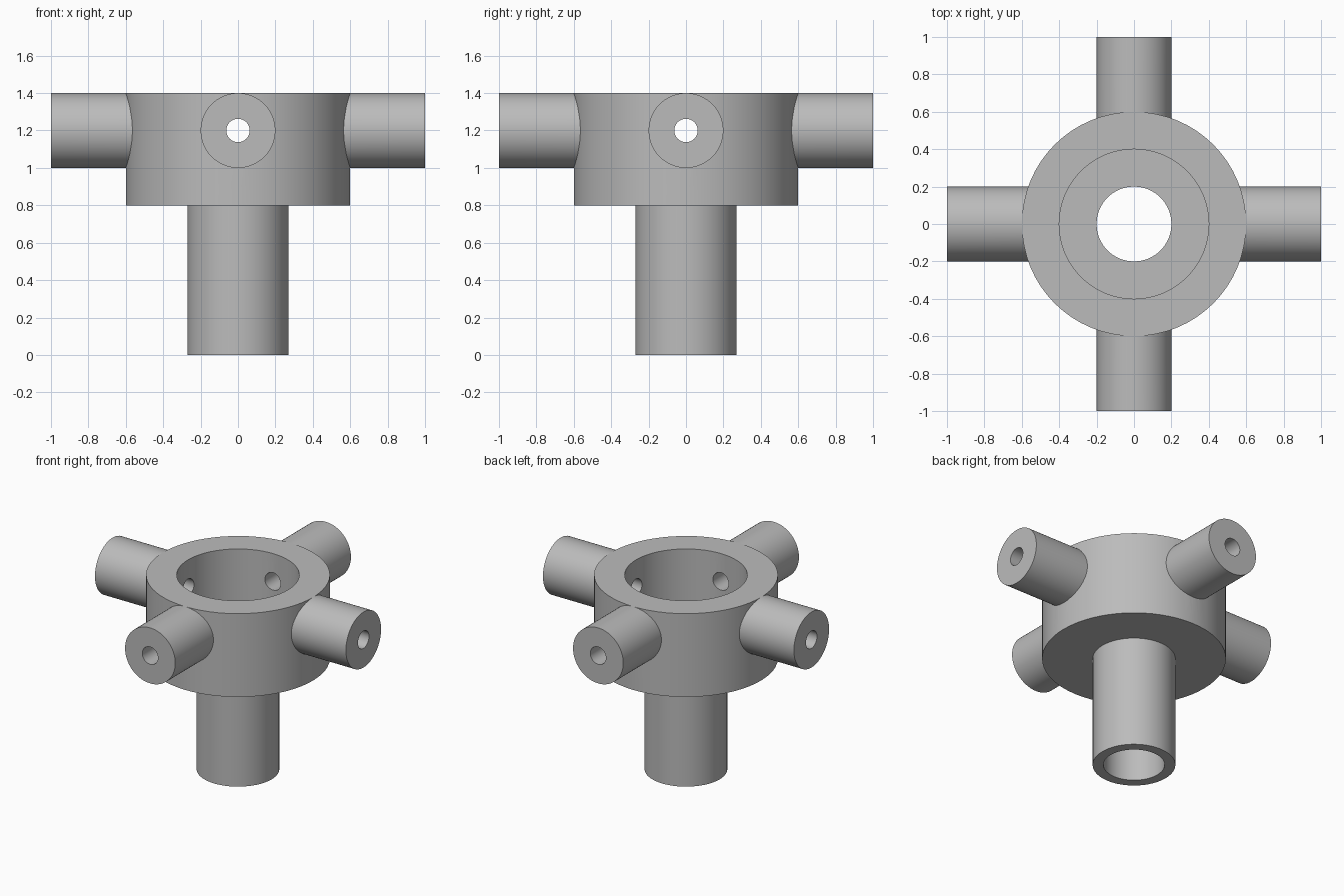
import bpy, bmesh, math
from mathutils import Matrix, Vector

if "Cube" in bpy.data.objects:
    bpy.data.objects.remove(bpy.data.objects["Cube"])

HUB_R, ARM_R, PORT_R, ARM_Z = 0.6, 0.2, 0.0625, 1.2
SEGMENTS = 64

grey = bpy.data.materials.new("plain_grey")
grey.use_nodes = True
colour = (0.5, 0.5, 0.5, 1)
grey.diffuse_color = colour
grey.node_tree.nodes["Principled BSDF"].inputs["Base Color"].default_value = colour


def lathe(name, profile, shape=None):
    """Revolve a closed (radius, height) profile around z; shape adjusts the mesh."""
    bm = bmesh.new()
    rings = []
    for i in range(SEGMENTS):
        turn = Matrix.Rotation(math.tau * i / SEGMENTS, 3, "Z")
        rings.append([bm.verts.new(turn @ Vector((r, 0, z))) for r, z in profile])
    count = len(profile)
    for i, ring in enumerate(rings):
        following = rings[(i + 1) % SEGMENTS]
        for j in range(count):
            k = (j + 1) % count
            bm.faces.new((ring[j], following[j], following[k], ring[k]))
    if shape:
        shape(bm)
    bmesh.ops.recalc_face_normals(bm, faces=bm.faces)
    mesh = bpy.data.meshes.new(name)
    bm.to_mesh(mesh)
    bm.free()
    mesh.materials.append(grey)
    obj = bpy.data.objects.new(name, mesh)
    bpy.context.collection.objects.link(obj)
    return obj


def smooth(obj):
    bpy.ops.object.select_all(action="DESELECT")
    obj.select_set(True)
    bpy.context.view_layer.objects.active = obj
    bpy.ops.object.shade_smooth_by_angle(angle=math.radians(30))


# Open cup and hollow stem in one turned body
body = lathe("cup_and_stem", [
    (0.2, 0), (0.27, 0), (0.27, 0.8), (HUB_R, 0.8),
    (HUB_R, 1.4), (0.4, 1.4), (0.4, 1.0), (0.2, 1.0)])

# Ports drilled through the cup wall along both axes
for axis, angle in (("Y", "x"), ("X", "y")):
    bpy.ops.mesh.primitive_cylinder_add(
        vertices=SEGMENTS, radius=PORT_R, depth=1.6, location=(0, 0, ARM_Z))
    drill = bpy.context.object
    drill.name = "port_cutter_" + angle
    drill.data.transform(Matrix.Rotation(math.pi / 2, 4, axis))
    drill.hide_render = True
    cut = body.modifiers.new("port_" + angle, "BOOLEAN")
    cut.operation = "DIFFERENCE"
    cut.solver = "EXACT"
    cut.object = drill
    bpy.context.view_layer.objects.active = body
    bpy.ops.object.modifier_apply(modifier=cut.name)
    bpy.data.objects.remove(drill)
smooth(body)


def fit_to_cup(bm):
    """Curve the inner end of an arm so it seats on the round cup."""
    for v in bm.verts:
        if v.co.z < HUB_R:
            v.co.z = math.sqrt(HUB_R ** 2 - v.co.y ** 2) - 0.005


# Four hollow arms
for i, side in enumerate(("left", "back", "right", "front")):
    arm = lathe(side + "_arm", [(PORT_R, 0.5), (ARM_R, 0.5), (ARM_R, 1), (PORT_R, 1)],
                fit_to_cup)
    arm.data.transform(Matrix.Translation((0, 0, ARM_Z))
                       @ Matrix.Rotation(i * math.pi / 2, 4, "Z")
                       @ Matrix.Rotation(math.pi / 2, 4, "Y"))
    smooth(arm)
